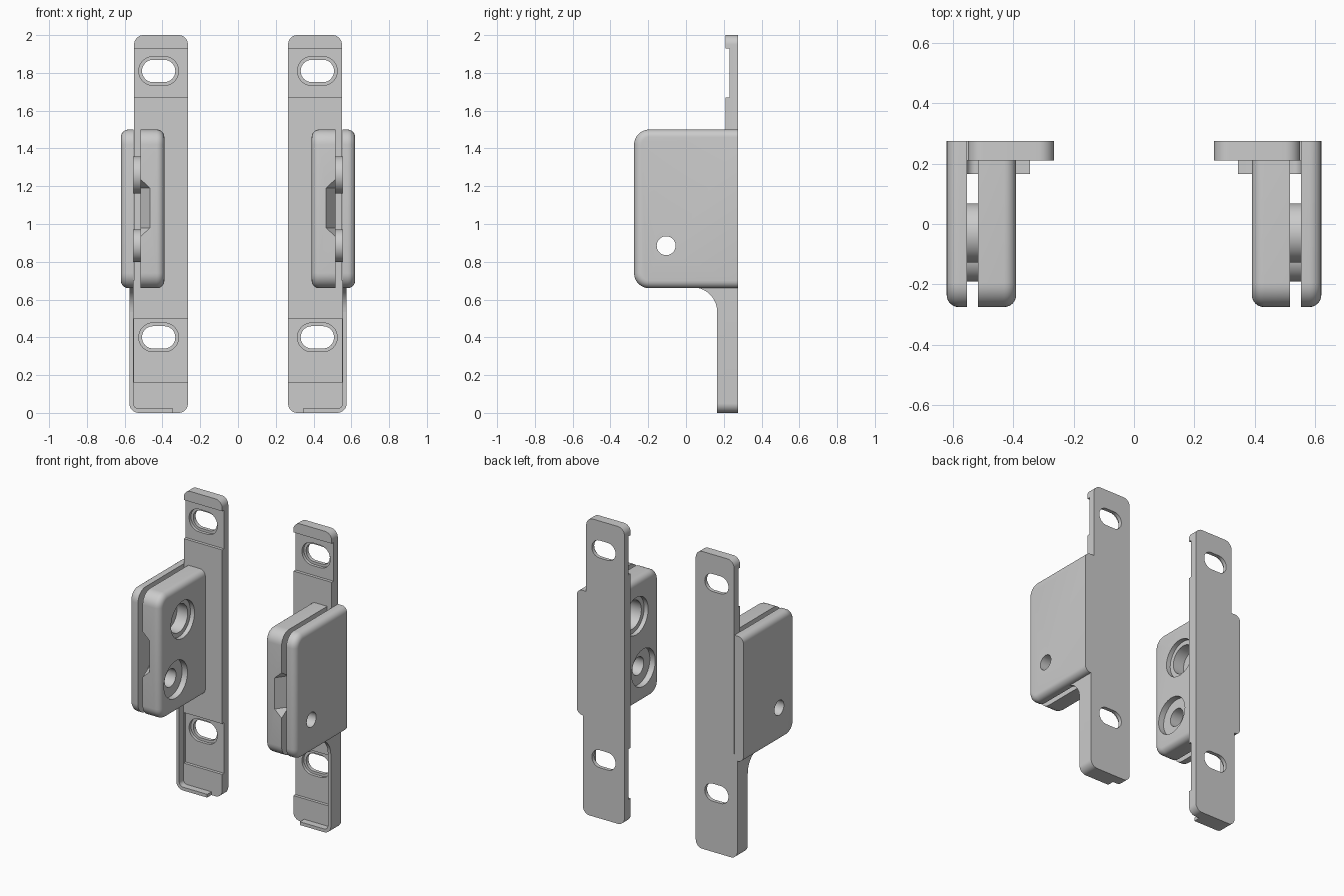
import bpy, bmesh, math

if "Cube" in bpy.data.objects:
    bpy.data.objects.remove(bpy.data.objects["Cube"])


def rrect(u0, u1, v0, v1, radii, n=8):
    """Rounded rectangle; radii order: low-left, low-right, top-right, top-left."""
    pts = []
    corners = [(u0, v0, 1, 1, 180), (u1, v0, -1, 1, 270), (u1, v1, -1, -1, 0), (u0, v1, 1, -1, 90)]
    for (u, v, su, sv, a0), r in zip(corners, radii):
        if r == 0:
            pts.append((u, v))
            continue
        for i in range(n + 1):
            a = math.radians(a0 + 90 * i / n)
            pts.append((u + su * r + r * math.cos(a), v + sv * r + r * math.sin(a)))
    return pts


def arc(cu, cv, r, a0, a1, n=10):
    return [(cu + r * math.cos(math.radians(a0 + (a1 - a0) * i / n)),
             cv + r * math.sin(math.radians(a0 + (a1 - a0) * i / n))) for i in range(n + 1)]


def finish(name, bm):
    bmesh.ops.recalc_face_normals(bm, faces=bm.faces[:])
    me = bpy.data.meshes.new(name)
    bm.to_mesh(me)
    bm.free()
    ob = bpy.data.objects.new(name, me)
    bpy.context.collection.objects.link(ob)
    return ob


def prism(name, pts, axis, a, b, round_at=None, r=0.04):
    """Extrude a profile along x or y; optionally round the cap at x = round_at."""
    def put(p, t):
        return (t, p[0], p[1]) if axis == 'x' else (p[0], t, p[1])
    bm = bmesh.new()
    lo = [bm.verts.new(put(p, a)) for p in pts]
    hi = [bm.verts.new(put(p, b)) for p in pts]
    bm.faces.new(lo)
    bm.faces.new(hi)
    n = len(pts)
    for i in range(n):
        j = (i + 1) % n
        bm.faces.new((lo[i], lo[j], hi[j], hi[i]))
    bmesh.ops.recalc_face_normals(bm, faces=bm.faces[:])
    if round_at is not None:
        back = max(v.co.y for v in bm.verts)
        edges = [e for e in bm.edges
                 if all(abs(v.co.x - round_at) < 1e-5 for v in e.verts)
                 and not all(abs(v.co.y - back) < 1e-5 for v in e.verts)]
        bmesh.ops.bevel(bm, geom=edges, offset=r, segments=6, profile=0.5, affect='EDGES')
    return finish(name, bm)


def circle(c, r, n=40):
    return arc(c[0], c[1], r, 0, 360 * (n - 1) / n, n - 1)


def cut(ob, cutters):
    bpy.context.view_layer.objects.active = ob
    for c in cutters:
        m = ob.modifiers.new("cut", 'BOOLEAN')
        m.operation, m.solver, m.object = 'DIFFERENCE', 'EXACT', c
        bpy.ops.object.modifier_apply(modifier=m.name)
        bpy.data.objects.remove(c)


UPPER, LOWER = (-0.03, 1.26), (-0.105, 0.885)   # screw centres (y, z)
BACK, FACE = 0.275, 0.21

# Back plate with stepped recesses and slotted screw holes
outline = (arc(0.315, 0.05, 0.05, 180, 270) + arc(0.525, 0.05, 0.05, 270, 360)
           + [(0.575, 0.7), (0.55, 0.7)]
           + arc(0.50, 1.95, 0.05, 0, 90) + arc(0.315, 1.95, 0.05, 90, 180))
plate = prism("mounting_plate", outline, 'y', FACE, BACK)
cutters = [prism("c", rrect(0.2, 0.6, 1.67, 1.93, [0] * 4), 'y', 0.1, 0.23),
           prism("c", rrect(0.2, 0.55, 0.16, 0.5, [0] * 4), 'y', 0.1, 0.23)]
for z in (0.4, 1.81):
    for hw, hh, depth in ((0.105, 0.076, 0.25), (0.088, 0.059, 0.4)):
        slot = rrect(0.42 - hw, 0.42 + hw, z - hh, z + hh, [hh * 0.98] * 4)
        cutters.append(prism("c", slot, 'y', 0.1, depth))
cut(plate, cutters)

# Raised rim along the outer and bottom edges of the lower plate
rim_pts = ([(0.345, 0)] + arc(0.525, 0.05, 0.05, 270, 360) + [(0.575, 0.6), (0.553, 0.6)]
           + arc(0.525, 0.05, 0.028, 360, 270) + [(0.345, 0.022)])
rim = prism("edge_rim", rim_pts, 'y', 0.165, FACE + 0.002)

# Curved gusset joining the rim to the outer plate
gusset = prism("gusset", arc(0.035, 0.535, 0.13, 0, 90) + [(0.035, 0.68), (0.26, 0.68), (0.26, 0.535)],
               'x', 0.553, 0.575)

# Outer side plate with screw hole
side = prism("outer_side_plate", rrect(-BACK, BACK, 0.66, 1.5, [0.08, 0, 0, 0.08]),
             'x', 0.552, 0.62, 0.62)
cut(side, [prism("c", circle(LOWER, 0.05), 'x', 0.4, 0.8)])

# Inner clamp block with counterbored holes and tapered front notch
block = prism("inner_block", rrect(-BACK, FACE + 0.005, 0.66, 1.5, [0.08, 0, 0, 0.08]),
              'x', 0.39, 0.517, 0.39)
bm = bmesh.new()
for x, y, dz in ((0.448, -0.30, 0.105), (0.53, -0.30, 0.18), (0.53, -0.181, 0.105)):
    for s in (-1, 1):
        bm.verts.new((x, y, 1.085 + s * dz))
bmesh.ops.convex_hull(bm, input=bm.verts[:])
notch = finish("c", bm)
cut(block, [notch,
            prism("c", circle(UPPER, 0.125), 'x', 0.3, 0.42),
            prism("c", circle(UPPER, 0.095), 'x', 0.3, 0.50),
            prism("c", circle(LOWER, 0.125), 'x', 0.3, 0.43),
            prism("c", circle(LOWER, 0.06), 'x', 0.3, 0.6)])

# Round spacers in the gap between block and side plate
upper_spacer = prism("upper_spacer", circle(UPPER, 0.098), 'x', 0.515, 0.554)
lower_spacer = prism("lower_spacer", circle(LOWER, 0.086), 'x', 0.515, 0.554)
cut(lower_spacer, [prism("c", circle(LOWER, 0.05), 'x', 0.4, 0.7)])

# Smooth shading, then mirror every part for the opposite bracket
for ob in (plate, rim, gusset, side, block, upper_spacer, lower_spacer):
    bpy.ops.object.select_all(action='DESELECT')
    ob.select_set(True)
    bpy.context.view_layer.objects.active = ob
    bpy.ops.object.shade_smooth_by_angle(angle=math.radians(30))
    m = ob.modifiers.new("mirror", 'MIRROR')
    m.use_axis = (True, False, False)
    m.use_mirror_merge = False
